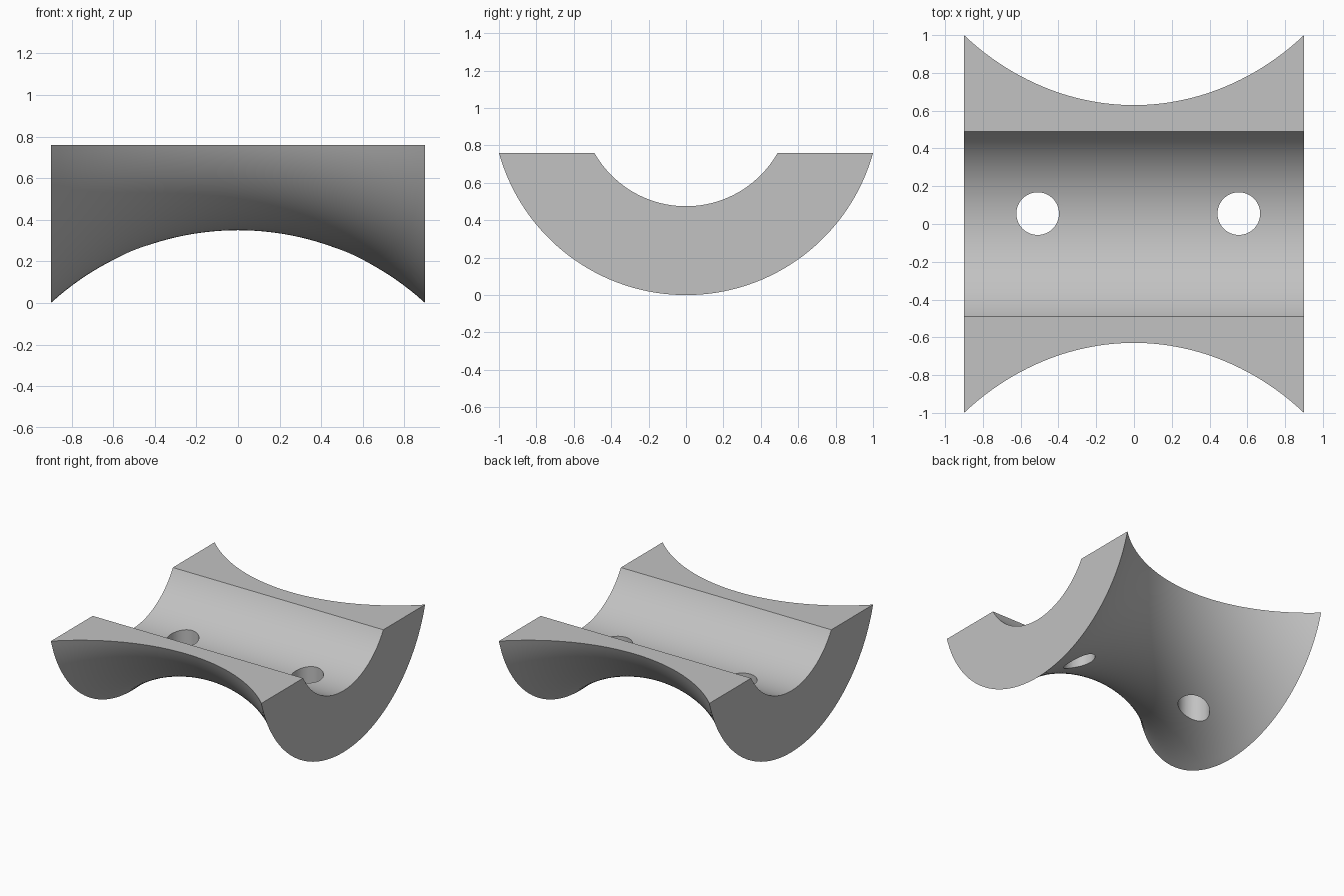
import bpy, bmesh, math

cube = bpy.data.objects.get("Cube")
if cube:
    bpy.data.objects.remove(cube)

AXIS_Z = 1.038      # height of the shared axis of channel and outer waist
TOP_Z = 0.76        # flat top plane
HALF_LEN = 0.9
WAIST_R, BORE_R = 0.688, 0.563
SWEEP_R = 1.332     # radius of the concave side profile
STEPS, SEGS = 48, 64

grey = bpy.data.materials.new("plain grey")
grey.use_nodes = True
colour = (0.54, 0.54, 0.54, 1)
grey.diffuse_color = colour
grey.node_tree.nodes["Principled BSDF"].inputs["Base Color"].default_value = colour


def arc(bm, x, radius):
    """Arc below the top plane, from -y to +y."""
    half = math.acos((AXIS_Z - TOP_Z) / radius)
    angles = [half * (2 * i / SEGS - 1) for i in range(SEGS + 1)]
    return [bm.verts.new((x, radius * math.sin(a), AXIS_Z - radius * math.cos(a)))
            for a in angles]


# Saddle block: concave waist outside, round channel inside
bm = bmesh.new()
rings = []
for i in range(STEPS + 1):
    x = HALF_LEN * (2 * i / STEPS - 1)
    outer_r = WAIST_R + SWEEP_R - math.sqrt(SWEEP_R ** 2 - x ** 2)
    rings.append(arc(bm, x, outer_r) + arc(bm, x, BORE_R)[::-1])
for a, b in zip(rings, rings[1:]):
    for i in range(len(a)):
        j = (i + 1) % len(a)
        bm.faces.new((a[i], a[j], b[j], b[i]))
bm.faces.new(rings[0])
bm.faces.new(rings[-1])
bmesh.ops.recalc_face_normals(bm, faces=bm.faces)
mesh = bpy.data.meshes.new("saddle_block")
bm.to_mesh(mesh)
bm.free()
mesh.materials.append(grey)
block = bpy.data.objects.new("saddle_block", mesh)
bpy.context.collection.objects.link(block)

# Two vertical through holes
for hole_x in (-0.51, 0.555):
    bpy.ops.mesh.primitive_cylinder_add(vertices=48, radius=0.113, depth=2,
                                        location=(hole_x, 0.055, 0.5))
    cutter = bpy.context.object
    cutter.name = "hole_cutter"
    cutter.hide_render = True
    cutter.data.materials.append(grey)
    cut = block.modifiers.new("hole", 'BOOLEAN')
    cut.operation = 'DIFFERENCE'
    cut.solver = 'EXACT'
    cut.object = cutter
    bpy.ops.object.select_all(action='DESELECT')
    block.select_set(True)
    bpy.context.view_layer.objects.active = block
    bpy.ops.object.modifier_apply(modifier=cut.name)
    bpy.data.objects.remove(cutter)

bpy.ops.object.shade_smooth_by_angle(angle=math.radians(30))
